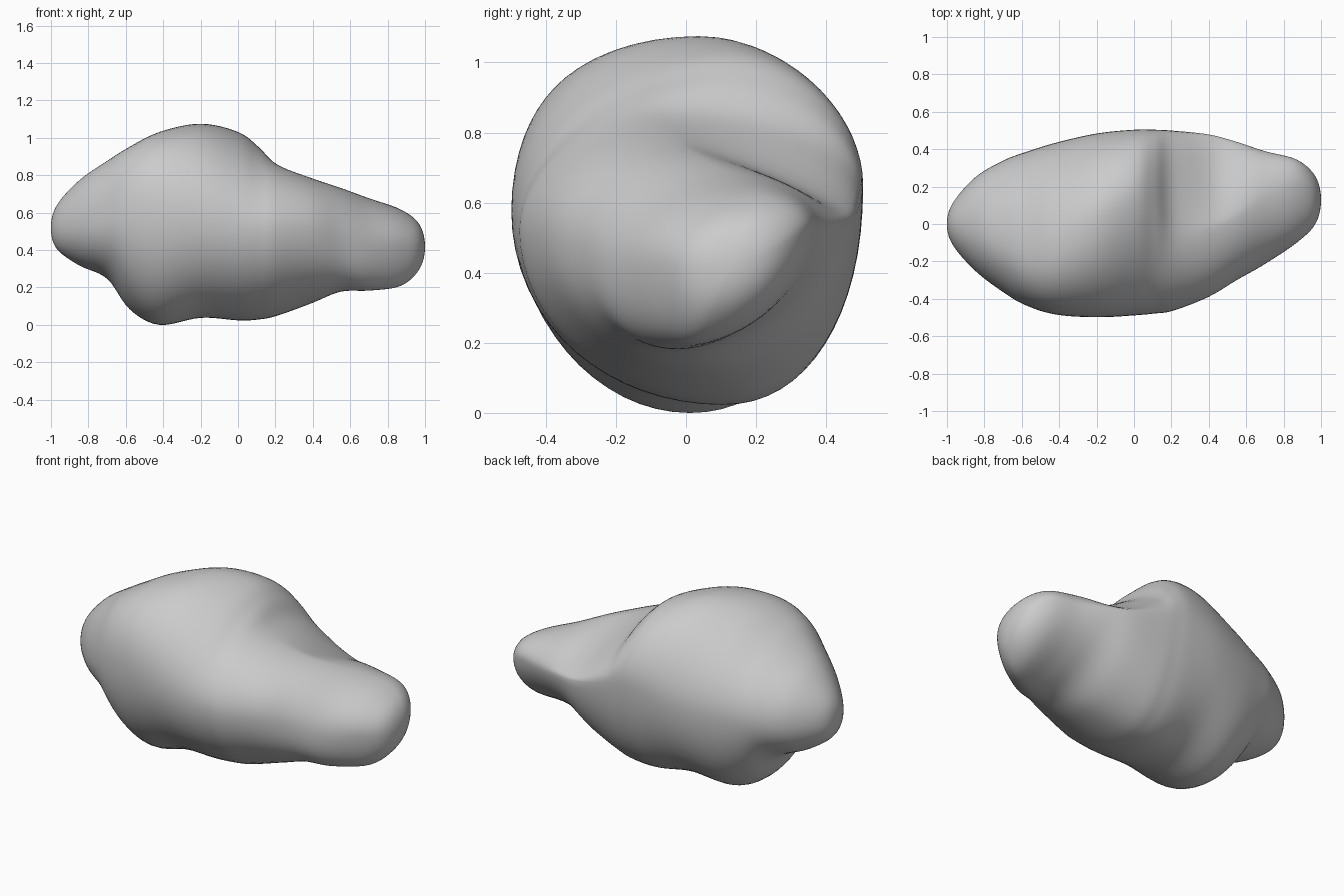
import bpy, bmesh, math

if "Cube" in bpy.data.objects:
    bpy.data.objects.remove(bpy.data.objects["Cube"])

# Cross-sections along x: x, y front, y back, z bottom, z top,
# then y of the top point, y of the bottom point, z of the front point, z of the back point
S = [
    (-1.00, 0.00, 0.00, 0.52, 0.52, 0.00, 0.00, 0.52, 0.52),
    (-0.97, -0.11, 0.11, 0.41, 0.64, 0.00, 0.00, 0.52, 0.52),
    (-0.85, -0.25, 0.25, 0.32, 0.775, -0.03, 0.00, 0.53, 0.53),
    (-0.70, -0.365, 0.34, 0.25, 0.88, -0.09, 0.00, 0.56, 0.54),
    (-0.58, -0.435, 0.385, 0.085, 0.955, -0.13, 0.00, 0.59, 0.55),
    (-0.42, -0.485, 0.435, 0.00, 1.035, -0.08, 0.01, 0.60, 0.56),
    (-0.20, -0.50, 0.485, 0.04, 1.08, 0.04, 0.05, 0.58, 0.60),
    (0.00, -0.49, 0.505, 0.025, 1.035, 0.12, 0.10, 0.54, 0.65),
    (0.11, -0.48, 0.505, 0.03, 0.955, 0.09, 0.11, 0.53, 0.65),
    (0.21, -0.465, 0.50, 0.05, 0.86, -0.05, 0.11, 0.52, 0.62),
    (0.40, -0.39, 0.48, 0.12, 0.785, -0.02, 0.07, 0.51, 0.57),
    (0.55, -0.30, 0.44, 0.18, 0.735, 0.04, 0.00, 0.47, 0.55),
    (0.70, -0.215, 0.39, 0.185, 0.68, 0.13, -0.02, 0.42, 0.53),
    (0.87, -0.10, 0.345, 0.21, 0.62, 0.20, 0.03, 0.43, 0.53),
    (0.97, 0.00, 0.255, 0.30, 0.54, 0.17, 0.08, 0.42, 0.47),
    (1.00, 0.13, 0.13, 0.42, 0.42, 0.13, 0.13, 0.42, 0.42),
]
STEPS, SIDES = 6, 64


def reflect(pole, near):
    """Mirror a section through the pole so the ends close round."""
    return (near[0],) + tuple(2 * p - n for p, n in zip(pole[1:], near[1:]))


def spline(a, b, c, d, t):
    return 0.5 * (2 * b + (c - a) * t + (2 * a - 5 * b + 4 * c - d) * t * t
                  + (3 * b - a - 3 * c + d) * t ** 3)


def hump(x, centre, width):
    return math.exp(-((x - centre) / width) ** 2)


def fullness(x, back, up):
    """Power of each quarter of a section: above 1 is flatter, below 1 is fuller."""
    if back and up:      # valley behind the ridge of the narrow end
        return 1.0 + 0.7 * hump(x, 0.45, 0.17) + 0.08 * hump(x, -0.3, 0.3)
    if back:             # sloping underside at the back
        return 0.98 + 0.2 * hump(x, 0.68, 0.25) - 0.06 * hump(x, 0.1, 0.25)
    if up:               # full shoulder at the wide end
        return 0.97 - 0.12 * hump(x, -0.5, 0.25) + 0.1 * hump(x, 0.12, 0.2)
    return 1.0 - 0.12 * hump(x, 0.6, 0.2)


def section(s):
    """Closed rounded outline through the four extreme points."""
    x, y0, y1, z0, z1, yt, yb, zf, zb = s
    pts = []
    for i in range(SIDES):
        a = 2 * math.pi * i / SIDES
        c, n = math.cos(a), math.sin(a)
        yc = yt if n >= 0 else yb
        zc = zb if c >= 0 else zf
        p = fullness(x, c > 0, n > 0)
        y = yc + ((y1 - yc) if c >= 0 else (y0 - yc)) * abs(c) ** p
        z = zc + ((z1 - zc) if n >= 0 else (z0 - zc)) * abs(n) ** p
        pts.append((x, y, z))
    return pts


# Boulder body lofted through the sections
P = [reflect(S[0], S[1])] + S + [reflect(S[-1], S[-2])]
bm = bmesh.new()
first = bm.verts.new((S[0][0], S[0][1], S[0][3]))
last = bm.verts.new((S[-1][0], S[-1][1], S[-1][3]))
rings = []
for k in range(len(S) - 1):
    for j in range(STEPS):
        if k == 0 and j == 0:
            continue
        s = [spline(*q, j / STEPS) for q in zip(*P[k:k + 4])]
        rings.append([bm.verts.new(v) for v in section(s)])
for i in range(SIDES):
    n = (i + 1) % SIDES
    for r, q in zip(rings, rings[1:]):
        bm.faces.new((r[i], r[n], q[n], q[i]))
    bm.faces.new((first, rings[0][n], rings[0][i]))
    bm.faces.new((last, rings[-1][i], rings[-1][n]))

# Soften the joins between quarters
inner = [v for r in rings[3:-3] for v in r]
for _ in range(2):
    bmesh.ops.smooth_vert(bm, verts=inner, factor=0.5, use_axis_x=False,
                          use_axis_y=True, use_axis_z=True)
low = min(v.co.z for v in bm.verts)
for v in bm.verts:
    v.co.z -= low
bmesh.ops.recalc_face_normals(bm, faces=bm.faces)

me = bpy.data.meshes.new("boulder")
bm.to_mesh(me)
bm.free()
me.polygons.foreach_set("use_smooth", [True] * len(me.polygons))
ob = bpy.data.objects.new("boulder", me)
bpy.context.collection.objects.link(ob)
